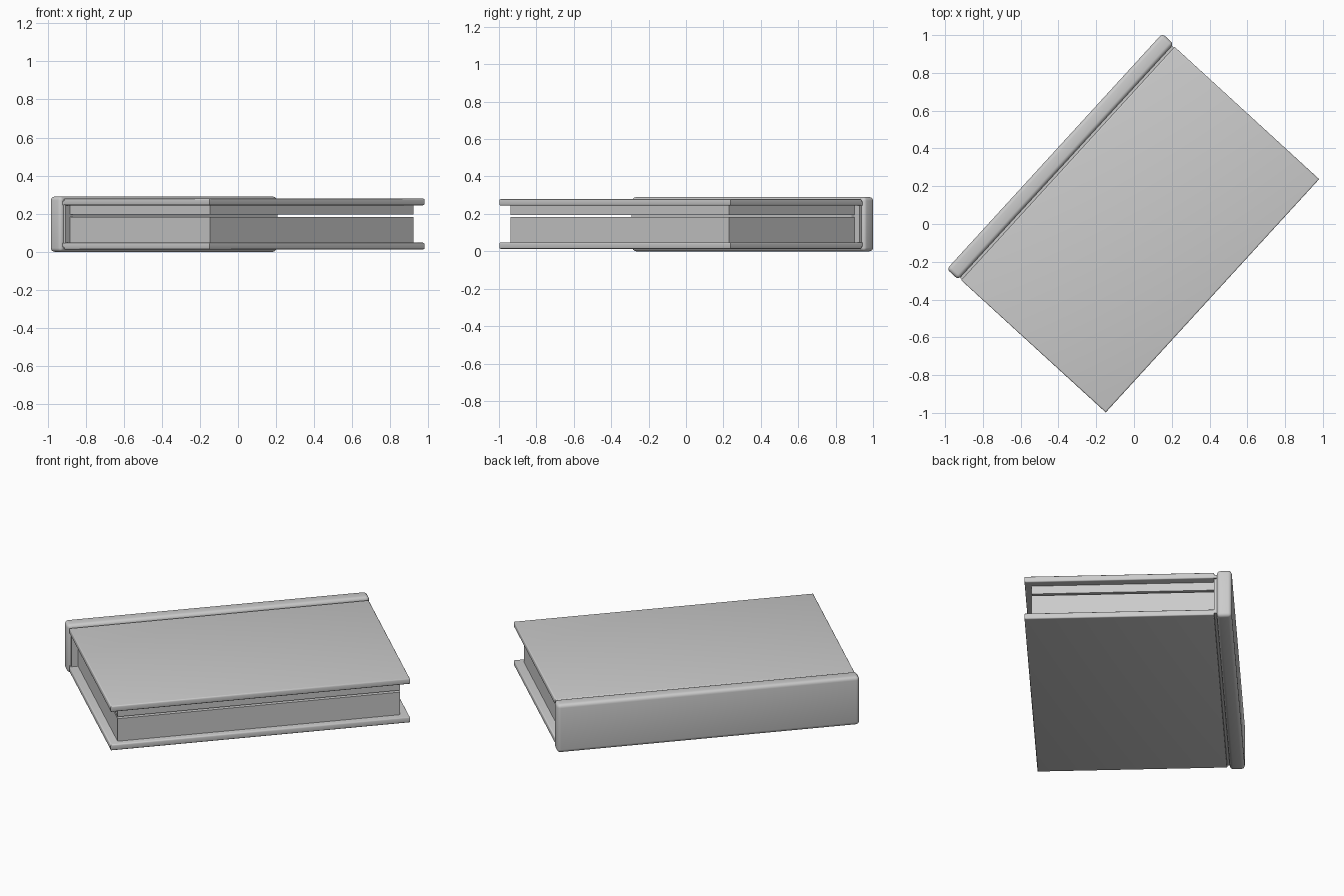
import bpy, bmesh, math
from mathutils import Matrix

if "Cube" in bpy.data.objects:
    bpy.data.objects.remove(bpy.data.objects["Cube"])

ROT = Matrix.Rotation(math.radians(-42.45), 4, 'Z')


def block(name, x, y, z, bevel=0.0, segments=3, all_edges=True):
    """Box from x/z ranges and a half length y, optionally bevelled, turned to the book's angle."""
    bm = bmesh.new()
    bmesh.ops.create_cube(bm, size=1)
    for v in bm.verts:
        v.co.x = x[0] if v.co.x < 0 else x[1]
        v.co.y = -y if v.co.y < 0 else y
        v.co.z = z[0] if v.co.z < 0 else z[1]
    if bevel:
        edges = [e for e in bm.edges
                 if all_edges or abs(e.verts[0].co.z - e.verts[1].co.z) < 1e-4]
        bmesh.ops.bevel(bm, geom=edges, offset=bevel, segments=segments,
                        profile=0.5, affect='EDGES')
    bm.transform(ROT)
    bmesh.ops.recalc_face_normals(bm, faces=bm.faces)
    mesh = bpy.data.meshes.new(name)
    bm.to_mesh(mesh)
    bm.free()
    ob = bpy.data.objects.new(name, mesh)
    bpy.context.collection.objects.link(ob)
    if bevel:
        bpy.ops.object.select_all(action='DESELECT')
        ob.select_set(True)
        bpy.context.view_layer.objects.active = ob
        bpy.ops.object.shade_smooth_by_angle(angle=math.radians(35))
    return ob


# rounded spine and its inner lining
block("spine", (-0.57, -0.488), 0.845, (0.0, 0.29), bevel=0.02, segments=4)
block("spine_lining", (-0.5, -0.472), 0.825, (0.03, 0.26))

# cover boards, each with a sunken hinge strip beside the spine
for side, (z0, z1), (h0, h1) in (("bottom", (0.012, 0.048), (0.025, 0.046)),
                                 ("top", (0.244, 0.28), (0.246, 0.267))):
    block(side + "_cover", (-0.474, 0.563), 0.837, (z0, z1), bevel=0.008, all_edges=False)
    block(side + "_hinge", (-0.5, -0.46), 0.832, (h0, h1))

# page block, split by a narrow gap
block("lower_pages", (-0.48, 0.525), 0.79, (0.04, 0.184))
block("upper_pages", (-0.48, 0.525), 0.79, (0.195, 0.25))
